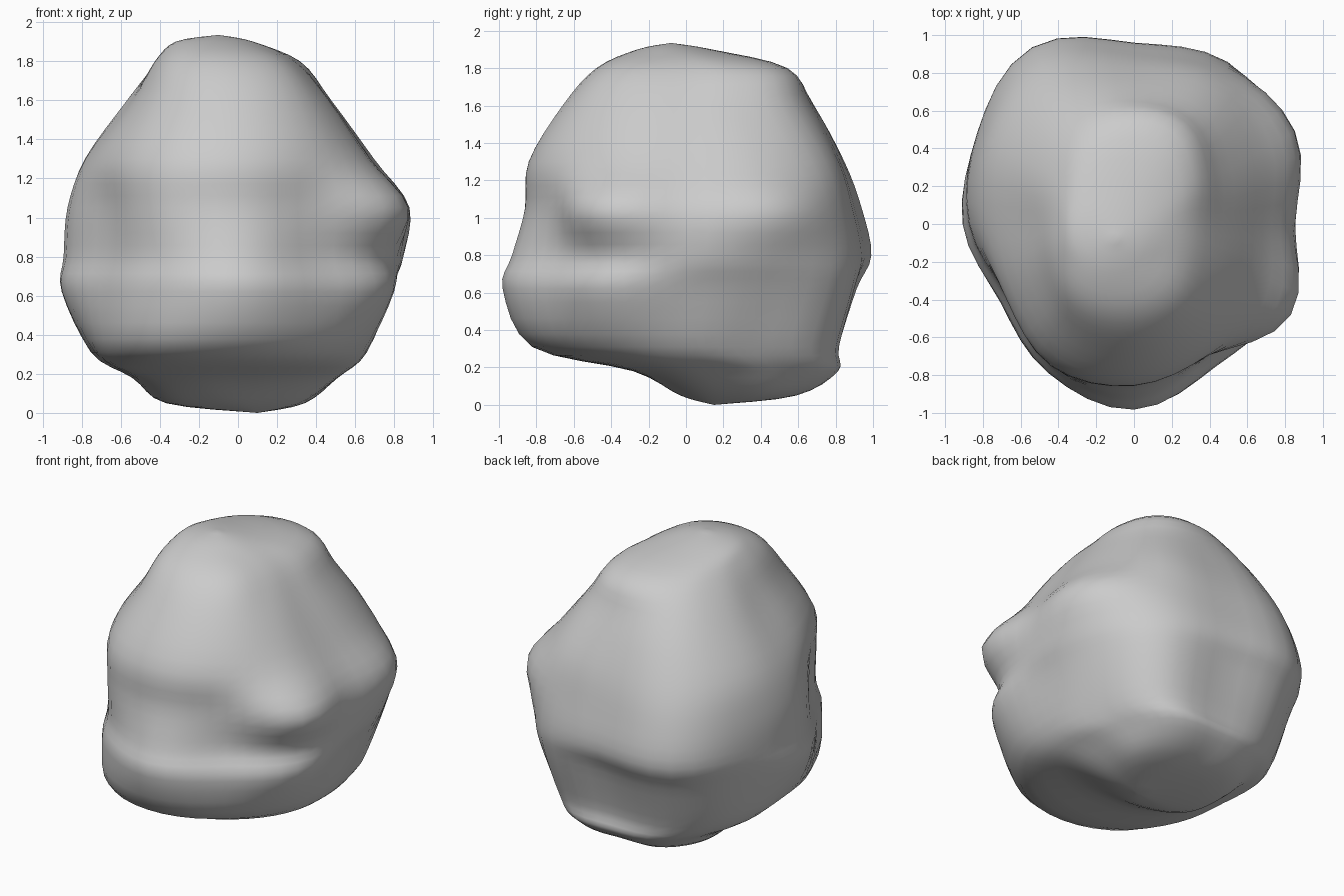
import bpy, bmesh, math
from mathutils import Vector

if "Cube" in bpy.data.objects:
    bpy.data.objects.remove(bpy.data.objects["Cube"])

# Horizontal contours: z, centre x, centre y, then 12 radii every 30 degrees from +x
LEVELS = [
    (0.05, 0.0, 0.25, .33, .38, .38, .33, .38, .38, .37, .36, .30, .28, .28, .32),
    (0.18, 0.0, 0.20, .51, .56, .65, .61, .64, .60, .53, .55, .52, .48, .50, .54),
    (0.31, 0.0, 0.00, .66, .70, .87, .81, .88, .83, .74, .77, .84, .82, .75, .70),
    (0.62, 0.0, 0.00, .78, .84, .97, .89, 1.0, .93, .90, .82, .91, .98, .87, .88),
    (0.80, 0.0, 0.00, .84, .92, .99, .96, 1.08, .96, .88, .78, .87, .93, .80, .85),
    (1.05, 0.0, 0.00, .84, .98, .95, .91, 1.03, .94, .86, .77, .87, .86, .80, .96),
    (1.30, 0.0, 0.00, .68, .78, .86, .83, .92, .86, .77, .77, .85, .84, .78, .74),
    (1.60, 0.0, 0.00, .47, .54, .66, .68, .72, .64, .55, .58, .66, .66, .61, .52),
    (1.80, -.05, .03, .35, .42, .52, .51, .46, .39, .37, .42, .50, .51, .48, .38),
]
BOTTOM, TOP = Vector((0.1, 0.15, 0.0)), Vector((-0.1, -0.08, 1.935))
N, SUB_A, SUB_Z = 12, 4, 4


def spline(a, b, c, d, t):
    """Catmull-Rom between b and c."""
    return 0.5 * (2 * b + (c - a) * t + (2 * a - 5 * b + 4 * c - d) * t * t
                  + (3 * b - a - 3 * c + d) * t ** 3)


def contour(z, cx, cy, radii):
    ring = []
    for k in range(N * SUB_A):
        i, t = k // SUB_A, (k % SUB_A) / SUB_A
        r = spline(*(radii[(i + o) % N] for o in (-1, 0, 1, 2)), t)
        a = 2 * math.pi * k / (N * SUB_A)
        ring.append(Vector((cx + r * math.cos(a), cy + r * math.sin(a), z)))
    return ring


# Key rings, with a small crown ring under the top
keys = [contour(l[0], l[1], l[2], l[3:]) for l in LEVELS]
keys.append(contour(1.9, -0.12, -0.06, [0.2] * N))
keys = [[BOTTOM] * (N * SUB_A)] + keys + [[TOP] * (N * SUB_A)]

# Boulder skin lofted through the rings
bm = bmesh.new()
rings = []
last = len(keys) - 1
for i in range(last):
    for s in range(SUB_Z):
        if i == 0 and s == 0:
            continue
        four = [keys[min(max(i + o, 0), last)] for o in (-1, 0, 1, 2)]
        ring = []
        for k in range(N * SUB_A):
            p = spline(*(f[k] for f in four), s / SUB_Z)
            p.z = min(max(p.z, 0.0), 1.935)
            ring.append(bm.verts.new(p))
        rings.append(ring)
low, high = bm.verts.new(BOTTOM), bm.verts.new(TOP)
M = N * SUB_A
for r0, r1 in zip(rings, rings[1:]):
    for k in range(M):
        j = (k + 1) % M
        bm.faces.new((r0[k], r0[j], r1[j], r1[k]))
for k in range(M):
    j = (k + 1) % M
    bm.faces.new((low, rings[0][j], rings[0][k]))
    bm.faces.new((high, rings[-1][k], rings[-1][j]))
for f in bm.faces:
    f.smooth = True
bmesh.ops.recalc_face_normals(bm, faces=bm.faces)

mesh = bpy.data.meshes.new("boulder")
bm.to_mesh(mesh)
bm.free()
boulder = bpy.data.objects.new("boulder", mesh)
bpy.context.collection.objects.link(boulder)
